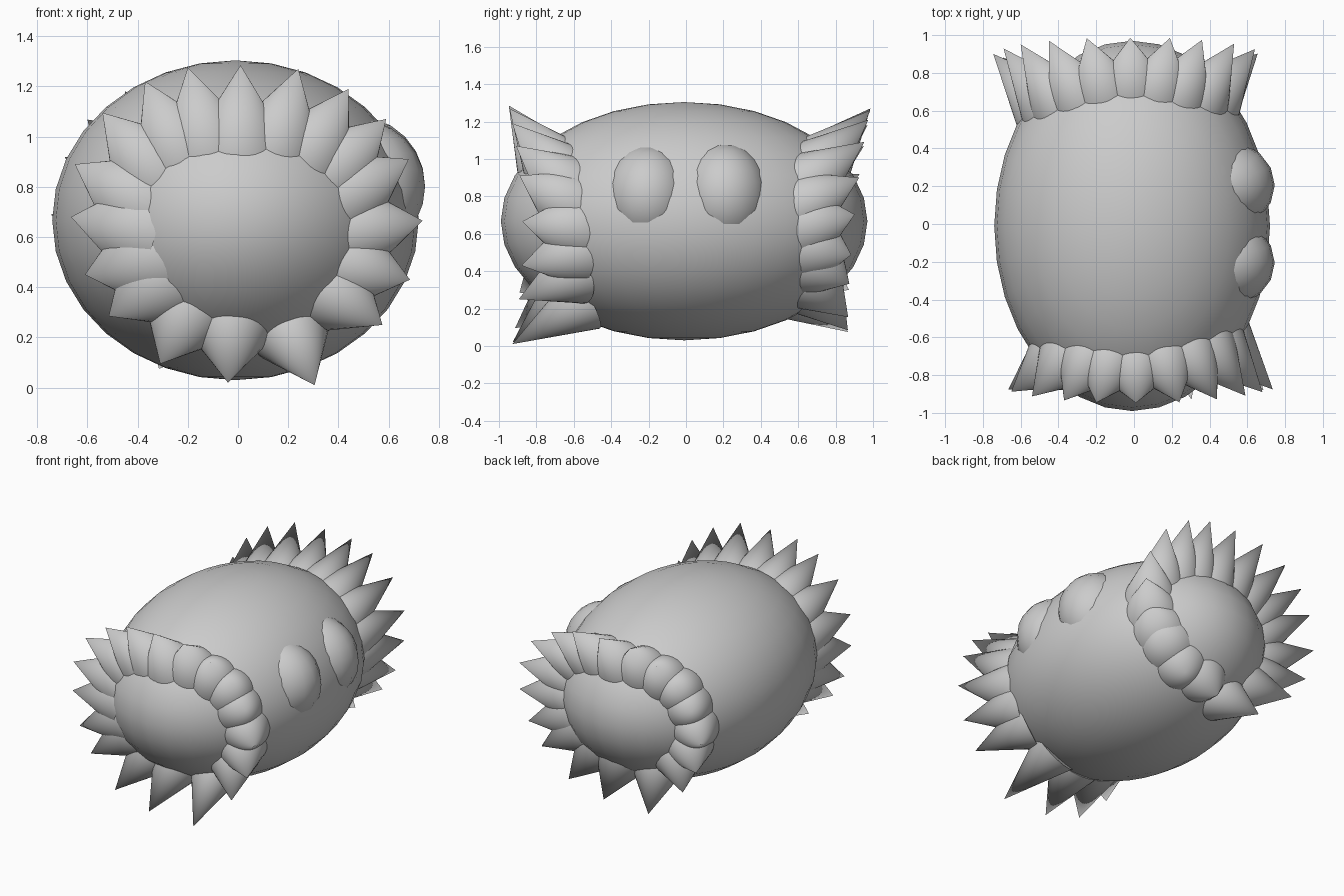
import bpy
from math import sqrt, radians
from mathutils import Vector

if "Cube" in bpy.data.objects:
    bpy.data.objects.remove(bpy.data.objects["Cube"])

CENTRE = Vector((-0.01, -0.01, 0.667))
RADII = Vector((0.73, 0.98, 0.637))


def smooth(obj):
    bpy.ops.object.select_all(action='DESELECT')
    obj.select_set(True)
    bpy.context.view_layer.objects.active = obj
    bpy.ops.object.shade_smooth_by_angle(angle=radians(40))


def ball(name, loc, radii, segments, rings):
    bpy.ops.mesh.primitive_uv_sphere_add(segments=segments, ring_count=rings, radius=1, location=loc)
    obj = bpy.context.object
    obj.name = name
    obj.scale = radii
    bpy.ops.object.transform_apply(location=False, rotation=False, scale=True)
    smooth(obj)


def spike(name, base, tip, radius=0.138, sink=0.07):
    # cone whose base is sunk a little into the body
    axis = tip - base
    length = axis.length
    start = base - axis.normalized() * sink
    full = length + sink
    bpy.ops.mesh.primitive_cone_add(vertices=32, radius1=radius * full / length, radius2=0,
                                    depth=full, location=(start + tip) / 2)
    obj = bpy.context.object
    obj.name = name
    obj.rotation_euler = axis.to_track_quat('Z', 'Y').to_euler()
    smooth(obj)


def surface_point(x, z, side):
    u, w = (x - CENTRE.x) / RADII.x, (z - CENTRE.z) / RADII.z
    return Vector((x, CENTRE.y + side * RADII.y * sqrt(max(0, 1 - u * u - w * w)), z))


# egg-shaped body and two bulging eyes
ball("body", CENTRE, RADII, 32, 16)
ball("eye_front", (0.475, -0.205, 0.80), (0.27, 0.236, 0.27), 16, 12)
ball("eye_back", (0.473, 0.205, 0.803), (0.272, 0.24, 0.278), 16, 12)

# spike tips of the front ring (x, z); the back ring is the same turned half round
tips = [(0.01, 1.285), (0.24, 1.27), (0.44, 1.19), (0.59, 1.07), (0.68, 0.91), (0.735, 0.665),
        (0.685, 0.43), (0.575, 0.25), (0.305, 0.01), (-0.04, 0.02), (-0.31, 0.095),
        (-0.515, 0.285), (-0.61, 0.45), (-0.665, 0.68), (-0.65, 0.89), (-0.54, 1.095),
        (-0.37, 1.22), (-0.2, 1.275)]

for side, label in ((-1, "front"), (1, "back")):
    for i, (x, z) in enumerate(tips):
        if side < 0:
            y = -0.875 - 0.065 * ((z - 0.6) / 0.65) ** 2
        else:
            x, z = -x - 0.01, 0.075 + (z - 0.01) * 0.937
            y = 0.865 + 0.075 * z * z
        base = surface_point(0.72 * x, 0.2 + 0.667 * (z - 0.01), side)
        spike(f"{label}_spike_{i + 1}", base, Vector((x, y, z)))
